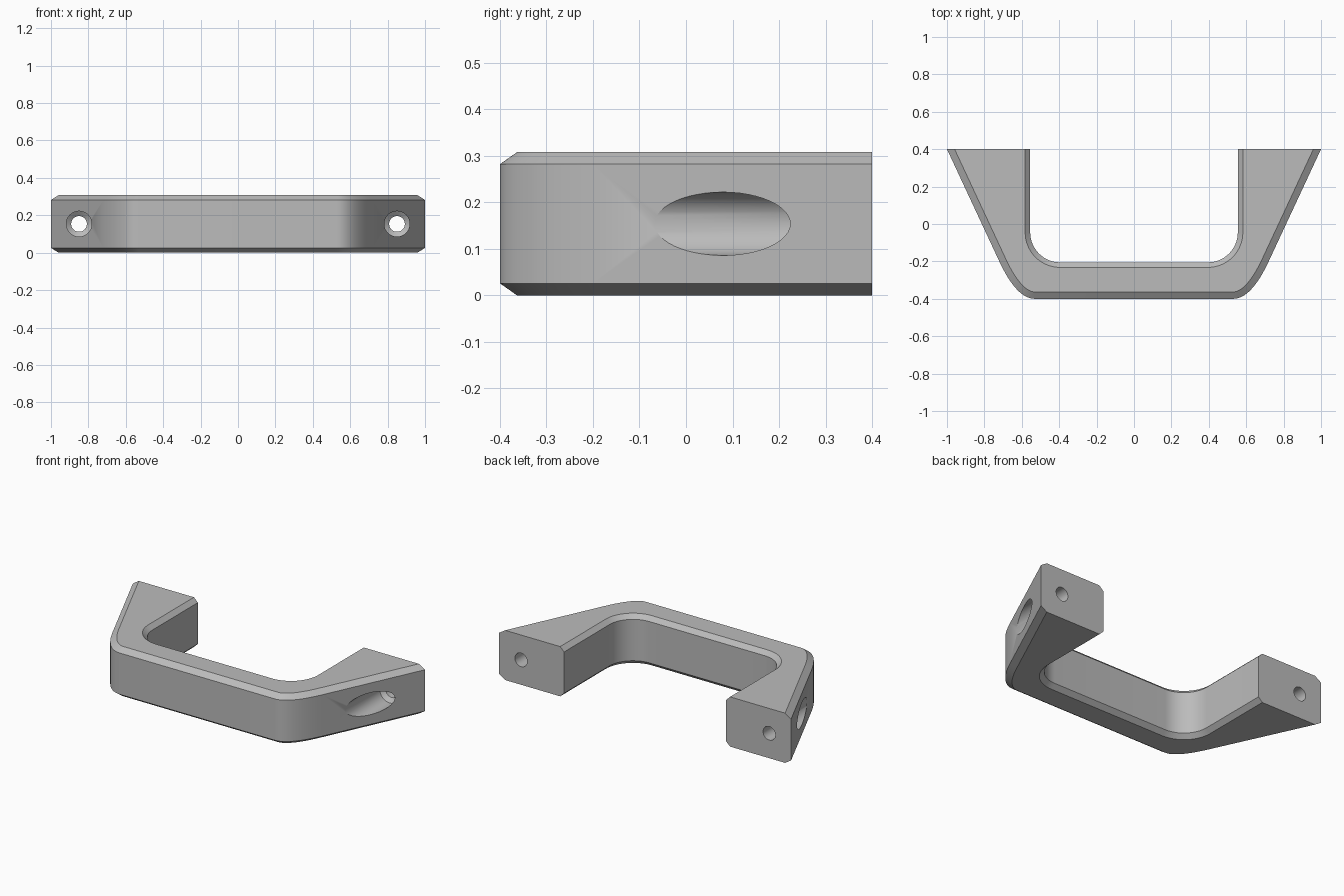
import bpy, bmesh, math
from mathutils import Vector

cube = bpy.data.objects.get("Cube")
if cube:
    bpy.data.objects.remove(cube, do_unlink=True)

HEIGHT, BEVEL_Z = 0.308, 0.026
OUTER_BEVEL, INNER_BEVEL = 0.037, 0.027
BACK = 0.4
SLANT = math.radians(65)
STEPS = 16

metal = bpy.data.materials.new("satin_grey")
metal.use_nodes = True
grey = (0.5, 0.5, 0.5, 1)
metal.diffuse_color = grey
metal.node_tree.nodes["Principled BSDF"].inputs["Base Color"].default_value = grey


def make_object(name, bm):
    bmesh.ops.recalc_face_normals(bm, faces=bm.faces[:])
    mesh = bpy.data.meshes.new(name)
    bm.to_mesh(mesh)
    bm.free()
    mesh.materials.append(metal)
    obj = bpy.data.objects.new(name, mesh)
    bpy.context.collection.objects.link(obj)
    return obj


def outer_path(inset):
    """Outer edge of the left half, from the mounting foot to the grip."""
    corner = Vector((1 - 0.8 / math.tan(SLANT), -BACK))
    start = corner + Vector((math.cos(SLANT), math.sin(SLANT))) * 0.22
    end = Vector((0.53, -BACK))
    points = [Vector((1 - inset / math.sin(SLANT), BACK))]
    for i in range(STEPS + 1):
        t = i / STEPS
        p = start * (1 - t) ** 2 + corner * 2 * t * (1 - t) + end * t * t
        d = ((corner - start) * (1 - t) + (end - corner) * t).normalized()
        points.append(p + Vector((d.y, -d.x)) * inset)
    return points


def inner_path(inset):
    """Inner edge of the left half, with a rounded finger corner."""
    radius = 0.16 + inset
    points = [Vector((0.395 + radius, BACK))]
    for i in range(STEPS + 1):
        a = math.pi / 2 * i / STEPS
        points.append(Vector((0.395 + radius * math.cos(a),
                              -0.045 - radius * math.sin(a))))
    return points


def full_path(half):
    return half + [Vector((-p.x, p.y)) for p in reversed(half)]


# Bevelled handle: eight rails joined into a loop at every station
outer, outer_in = full_path(outer_path(0)), full_path(outer_path(OUTER_BEVEL))
inner, inner_in = full_path(inner_path(0)), full_path(inner_path(INNER_BEVEL))
low, high = BEVEL_Z, HEIGHT - BEVEL_Z
rails = [(outer_in, 0), (outer, low), (outer, high), (outer_in, HEIGHT),
         (inner_in, HEIGHT), (inner, high), (inner, low), (inner_in, 0)]
bm = bmesh.new()
loops = [[bm.verts.new((path[i].x, path[i].y, z)) for path, z in rails]
         for i in range(len(outer))]
for a, b in zip(loops, loops[1:]):
    for j in range(len(rails)):
        k = (j + 1) % len(rails)
        bm.faces.new((a[j], a[k], b[k], b[j]))
bm.faces.new(loops[0])
bm.faces.new(loops[-1])
handle = make_object("handle", bm)

# Screw holes: wide bore, countersink and narrow through hole
bore = [(-0.2, 0.068), (0.27, 0.068), (0.29, 0.042), (0.5, 0.042)]
SIDES = 48
for side, label in ((1, "left"), (-1, "right")):
    bm = bmesh.new()
    rings = [[bm.verts.new((side * 0.85 + r * math.cos(math.tau * i / SIDES), y,
                            HEIGHT / 2 + r * math.sin(math.tau * i / SIDES)))
              for i in range(SIDES)] for y, r in bore]
    for a, b in zip(rings, rings[1:]):
        for i in range(SIDES):
            k = (i + 1) % SIDES
            bm.faces.new((a[i], a[k], b[k], b[i]))
    bm.faces.new(rings[0])
    bm.faces.new(rings[-1])
    cutter = make_object(label + "_screw_hole_cutter", bm)
    cutter.hide_render = True
    bpy.context.view_layer.objects.active = handle
    cut = handle.modifiers.new(label + "_screw_hole", "BOOLEAN")
    cut.operation = "DIFFERENCE"
    cut.solver = "EXACT"
    cut.object = cutter
    bpy.ops.object.modifier_apply(modifier=cut.name)
    bpy.data.objects.remove(cutter, do_unlink=True)

# Smooth curves with crisp bevel edges
bpy.ops.object.select_all(action="DESELECT")
handle.select_set(True)
bpy.context.view_layer.objects.active = handle
bpy.ops.object.shade_smooth_by_angle(angle=math.radians(30))
